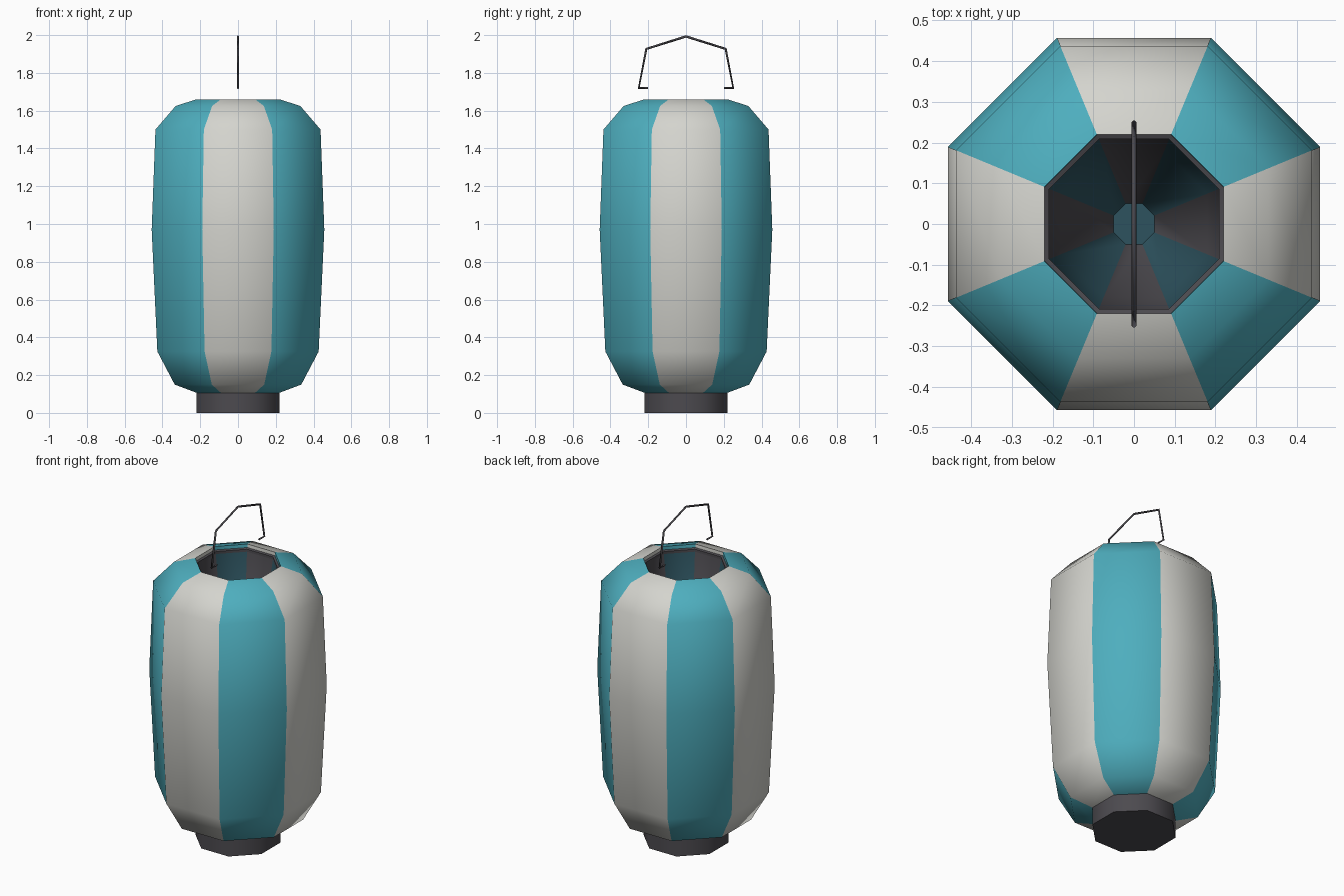
import bpy, bmesh, math

if "Cube" in bpy.data.objects:
    bpy.data.objects.remove(bpy.data.objects["Cube"])


def material(name, rgb):
    lin = [((c / 255 + 0.055) / 1.055) ** 2.4 for c in rgb]
    m = bpy.data.materials.new(name)
    m.diffuse_color = (*lin, 1)
    m.use_nodes = True
    m.node_tree.nodes["Principled BSDF"].inputs["Base Color"].default_value = m.diffuse_color
    return m


teal = material("teal paper", (78, 174, 190))
cream = material("off white paper", (212, 212, 206))
dark = material("dark frame", (76, 74, 79))
deep_teal = material("shaded teal lining", (45, 82, 94))
K = 1 / math.cos(math.pi / 8)


def lathe(name, profile, mats, cap_start=False, cap_end=False):
    """Octagonal loft of (apothem, z); panels alternate between the materials."""
    bm = bmesh.new()
    rings = []
    for r, z in profile:
        ring = []
        for i in range(8):
            a = math.radians(45 * i - 22.5)
            ring.append(bm.verts.new((r * K * math.cos(a), r * K * math.sin(a), z)))
        rings.append(ring)
    for lo, hi in zip(rings, rings[1:]):
        for i in range(8):
            j = (i + 1) % 8
            f = bm.faces.new((lo[i], lo[j], hi[j], hi[i]))
            f.material_index = i % len(mats)   # even panels face the axes
    if cap_start:
        bm.faces.new(rings[0][::-1])
    if cap_end:
        bm.faces.new(rings[-1]).material_index = len(mats) - 1
    me = bpy.data.meshes.new(name)
    bm.to_mesh(me)
    bm.free()
    for m in mats:
        me.materials.append(m)
    ob = bpy.data.objects.new(name, me)
    bpy.context.collection.objects.link(ob)
    bpy.context.view_layer.objects.active = ob
    bpy.ops.object.select_all(action='DESELECT')
    ob.select_set(True)
    bpy.ops.object.shade_smooth_by_angle(angle=math.radians(62))
    return ob


# striped paper body with a short lip turned into the opening
lathe("paper_body", [(0.215, 0.105), (0.335, 0.15), (0.427, 0.325), (0.457, 0.97),
                     (0.437, 1.50), (0.33, 1.625), (0.22, 1.66), (0.219, 1.635)],
      [cream, teal])

# dark base
lathe("base", [(0.219, 0.0), (0.219, 0.108)], [dark], cap_start=True)

# dark ring just inside the top opening
lathe("top_ring", [(0.22, 1.64), (0.208, 1.635), (0.208, 1.62)], [dark])

# striped lining sinking into the opening
lathe("lining", [(0.208, 1.62), (0.18, 1.42), (0.05, 1.15)], [dark, deep_teal],
      cap_end=True)

# bent wire handle
half = [(0.20, 1.72), (0.25, 1.72), (0.21, 1.927)]
path = [(-y, z) for y, z in half] + [(0, 1.993)] + half[::-1]
cu = bpy.data.curves.new("handle", 'CURVE')
cu.dimensions = '3D'
cu.bevel_depth = 0.0065
cu.bevel_resolution = 0
cu.use_fill_caps = True
sp = cu.splines.new('POLY')
sp.points.add(len(path) - 1)
for p, (y, z) in zip(sp.points, path):
    p.co = (0, y, z, 1)
cu.materials.append(dark)
bpy.context.collection.objects.link(bpy.data.objects.new("handle", cu))
